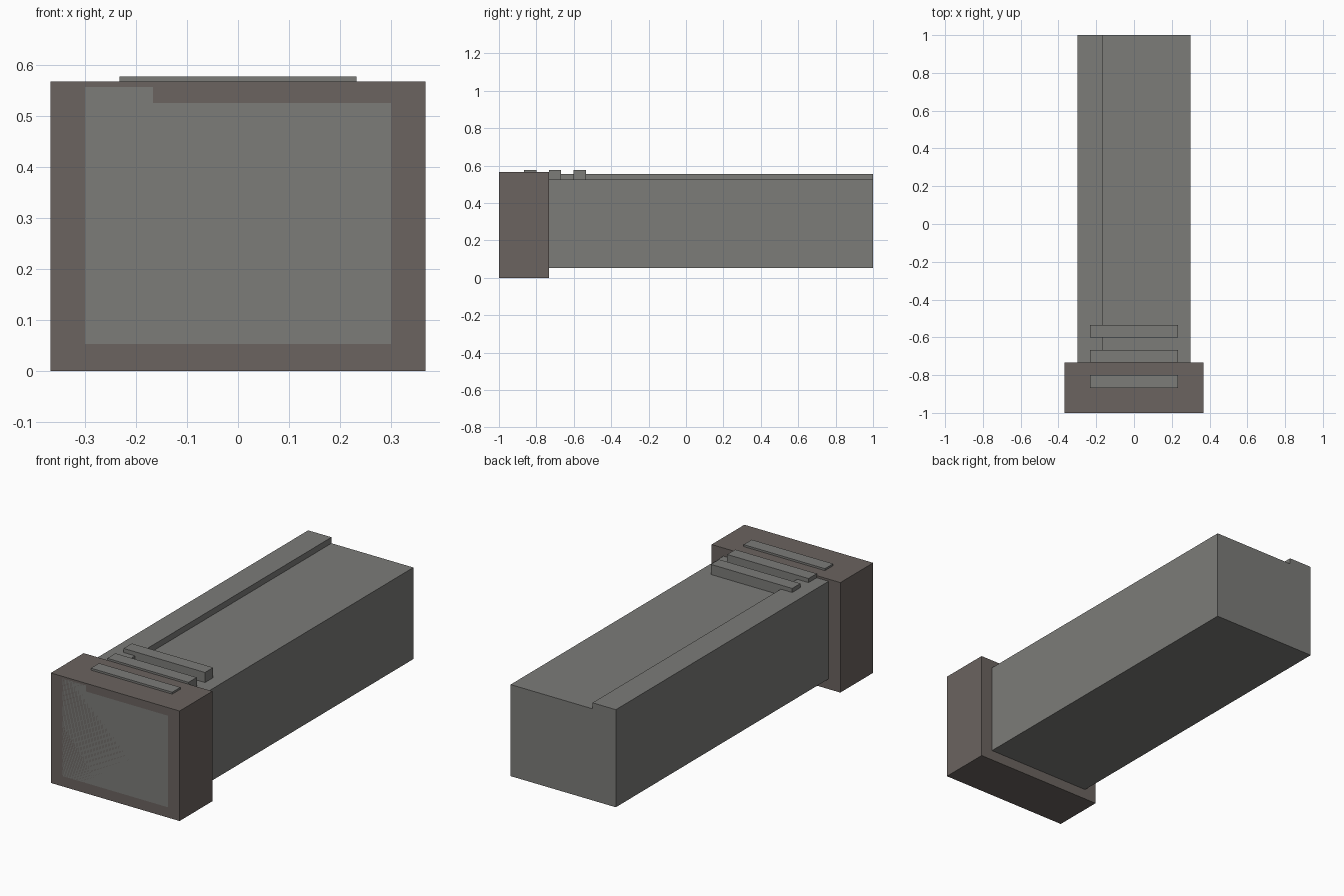
import bpy
import bmesh

if "Cube" in bpy.data.objects:
    bpy.data.objects.remove(bpy.data.objects["Cube"])


def material(name, rgb):
    mat = bpy.data.materials.new(name)
    mat.diffuse_color = (*rgb, 1)
    mat.use_nodes = True
    mat.node_tree.nodes["Principled BSDF"].inputs["Base Color"].default_value = mat.diffuse_color
    return mat


def extrude_profile(name, profile, y0, y1, mat):
    """Extrude an (x, z) outline from y0 to y1."""
    bm = bmesh.new()
    face = bm.faces.new([bm.verts.new((x, y0, z)) for x, z in profile])
    result = bmesh.ops.extrude_face_region(bm, geom=[face])
    moved = [v for v in result["geom"] if isinstance(v, bmesh.types.BMVert)]
    bmesh.ops.translate(bm, verts=moved, vec=(0, y1 - y0, 0))
    bmesh.ops.recalc_face_normals(bm, faces=bm.faces)
    mesh = bpy.data.meshes.new(name)
    bm.to_mesh(mesh)
    bm.free()
    mesh.materials.append(mat)
    obj = bpy.data.objects.new(name, mesh)
    bpy.context.collection.objects.link(obj)
    return obj


def rect(half_x, z0, z1):
    return [(-half_x, z0), (half_x, z0), (half_x, z1), (-half_x, z1)]


grey = material("grey_metal", (0.2, 0.2, 0.19))
brown = material("brown_grey", (0.147, 0.126, 0.116))

# Long body with a raised rail along its left edge
extrude_profile("long_body", [(-0.3, 0.053), (0.3, 0.053), (0.3, 0.525),
                              (-0.167, 0.525), (-0.167, 0.556), (-0.3, 0.556)],
                -1, 1, grey)

# Thick collar around the front end
extrude_profile("front_collar", rect(0.367, 0, 0.567), -1, -0.733, brown)

# Three evenly spaced cross bars on top
for i in range(3):
    y = -0.867 + i * 0.1333
    extrude_profile(f"cross_bar_{i + 1}", rect(0.232, 0.525, 0.577),
                    y, y + 0.0667, grey)
